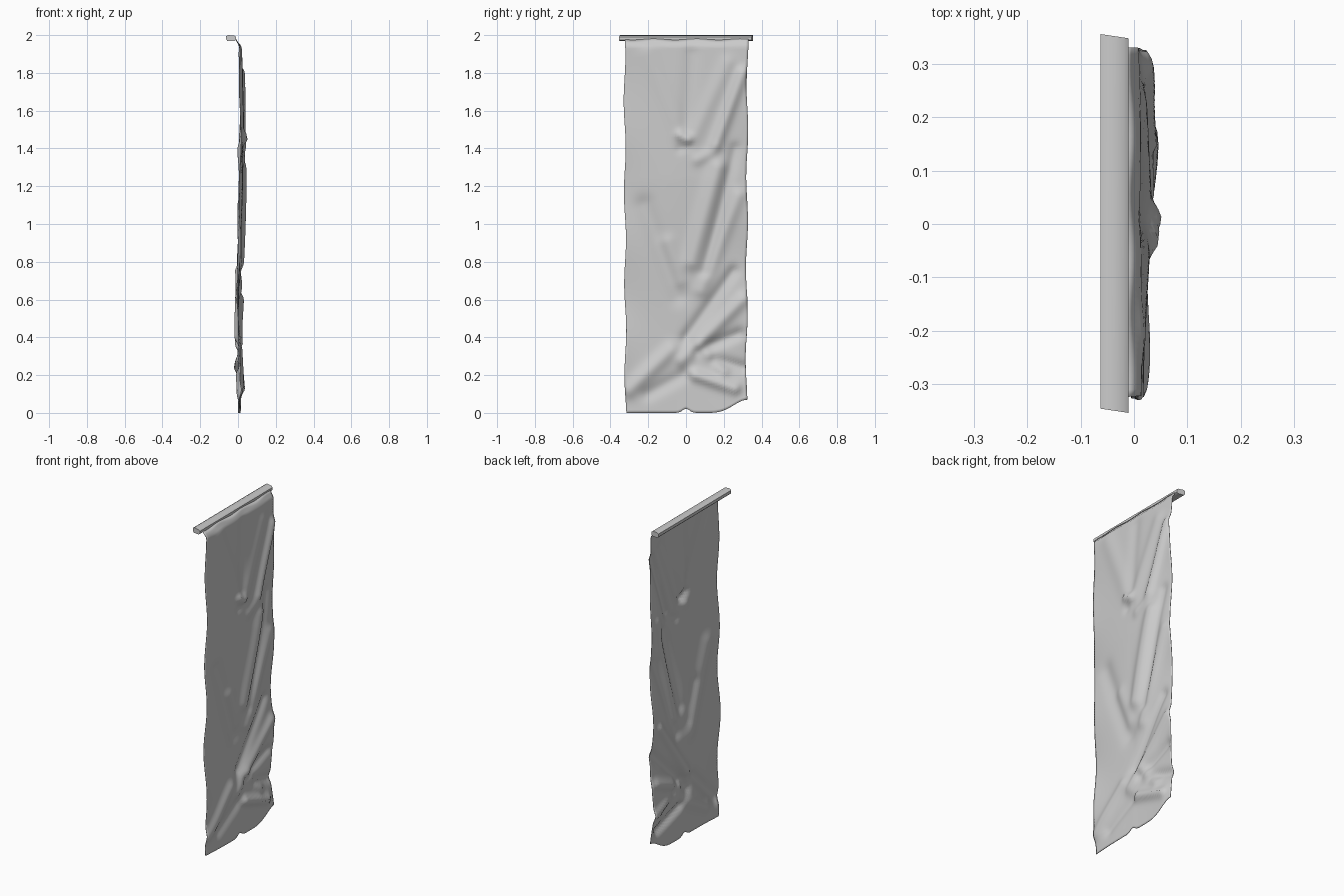
import bpy, bmesh
from math import exp, sin, cos, pi
from mathutils import Vector

cube = bpy.data.objects.get("Cube")
if cube:
    bpy.data.objects.remove(cube, do_unlink=True)

GREY = (0.6, 0.6, 0.6, 1)
grey = bpy.data.materials.new("plain grey")
grey.use_nodes = True
grey.diffuse_color = GREY
grey.node_tree.nodes["Principled BSDF"].inputs["Base Color"].default_value = GREY


def finish(name, bm, angle):
    """Turn a bmesh into a shaded object with the grey material."""
    bmesh.ops.recalc_face_normals(bm, faces=bm.faces)
    mesh = bpy.data.meshes.new(name)
    bm.to_mesh(mesh)
    bm.free()
    mesh.materials.append(grey)
    obj = bpy.data.objects.new(name, mesh)
    bpy.context.collection.objects.link(obj)
    bpy.ops.object.select_all(action="DESELECT")
    obj.select_set(True)
    bpy.context.view_layer.objects.active = obj
    bpy.ops.object.shade_smooth_by_angle(angle=angle)
    return obj


def smoothstep(a, b, v):
    t = min(max((v - a) / (b - a), 0), 1)
    return t * t * (3 - 2 * t)


# Creases in the cloth: start (y, z), end (y, z), width, height
FOLDS = [
    ((-0.2, 1.9), (-0.03, 1.5), 0.05, 0.008),
    ((0.03, 1.9), (0.0, 1.5), 0.04, -0.008),
    ((0.22, 1.85), (0.02, 1.42), 0.04, 0.01),
    ((0.3, 1.8), (0.16, 1.42), 0.03, 0.022),
    ((-0.03, 1.47), (0.01, 1.45), 0.025, 0.02),
    ((-0.03, 1.4), (0.02, 1.41), 0.025, -0.01),
    ((0.06, 1.34), (0.14, 1.38), 0.03, 0.012),
    ((0.17, 1.3), (0.03, 0.8), 0.045, 0.022),
    ((0.26, 1.4), (0.1, 0.75), 0.03, -0.014),
    ((0.28, 1.15), (0.08, 0.65), 0.035, 0.014),
    ((-0.22, 1.1), (-0.04, 0.62), 0.05, -0.014),
    ((-0.1, 0.9), (-0.03, 0.7), 0.04, 0.012),
    ((0.25, 0.75), (0.0, 0.4), 0.03, -0.018),
    ((0.3, 0.6), (-0.02, 0.28), 0.035, 0.02),
    ((0.28, 0.42), (0.06, 0.33), 0.03, -0.018),
    ((0.08, 0.35), (0.2, 0.22), 0.03, 0.014),
    ((-0.08, 0.33), (-0.3, 0.12), 0.04, 0.02),
    ((-0.02, 0.2), (-0.2, 0.1), 0.035, -0.014),
    ((0.05, 0.2), (0.26, 0.13), 0.03, 0.026),
    ((0.15, 0.28), (0.3, 0.24), 0.03, -0.02),
]


def fold_offset(y, z):
    total = 0
    for a, b, width, height in FOLDS:
        a, b, p = Vector(a), Vector(b), Vector((y, z))
        t = min(max((p - a).dot(b - a) / (b - a).length_squared, 0), 1)
        distance = (p - a.lerp(b, t)).length
        total += height * exp(-(distance / width) ** 2)
    return total


# Hanging cloth: a rippled sheet with an uneven lower hem
COLS, ROWS = 48, 130
bm = bmesh.new()
grid = []
for r in range(ROWS + 1):
    t = r / ROWS
    row = []
    for c in range(COLS + 1):
        s = 2 * c / COLS - 1
        hem = 0.022 * exp(-(s / 0.08) ** 2) + 0.07 * smoothstep(0.3, 1, s) ** 2
        top = 1.978 + 0.004 * sin(9 * s)
        z = hem + t * (top - hem)
        y = s * (0.32 + 0.005 * sin(13 * z + s) + 0.006 * t)
        belly = 0.016 * sin(pi * t) * cos(pi * s / 2) * smoothstep(0.1, 0.6, t)
        edge = 0.01 * abs(s) ** 3 * sin(11 * z + 2 * s) * (1 - 0.6 * t)
        x = 0.011 + belly + edge + fold_offset(y, z)
        x -= 0.014 * sin(pi * min(t * 1.6, 1)) * (1 - 0.5 * abs(s))
        x = min(max(x, -0.02), 0.06)
        # the uppermost strip curls back to the rod
        curl = smoothstep(1.94, 1.98, z)
        x = x * (1 - curl) - 0.012 * curl
        row.append(bm.verts.new((x, y, z)))
    grid.append(row)
for low, high in zip(grid, grid[1:]):
    for c in range(COLS):
        bm.faces.new((low[c], low[c + 1], high[c + 1], high[c]))
cloth = finish("hanging_cloth", bm, pi / 3)
thickness = cloth.modifiers.new("thickness", "SOLIDIFY")
thickness.thickness = 0.003
thickness.offset = 0

# Flattened rod with chamfered corners, its ends slightly bowed
bm = bmesh.new()
PROFILE = [(-1, -0.45), (-0.7, -1), (0.6, -1), (1, -0.6),
           (1, 0.4), (0.65, 0.85), (-0.55, 1), (-1, 0.6)]
ends = []
for y in (-0.35, 0.352):
    ends.append([bm.verts.new((-0.0365 + 0.0265 * u, y - 0.004 * u, 1.984 + 0.016 * v))
                 for u, v in PROFILE])
count = len(PROFILE)
for i in range(count):
    j = (i + 1) % count
    bm.faces.new((ends[0][i], ends[0][j], ends[1][j], ends[1][i]))
for end in ends:
    bm.faces.new(end)
finish("top_rod", bm, pi / 3.5)
